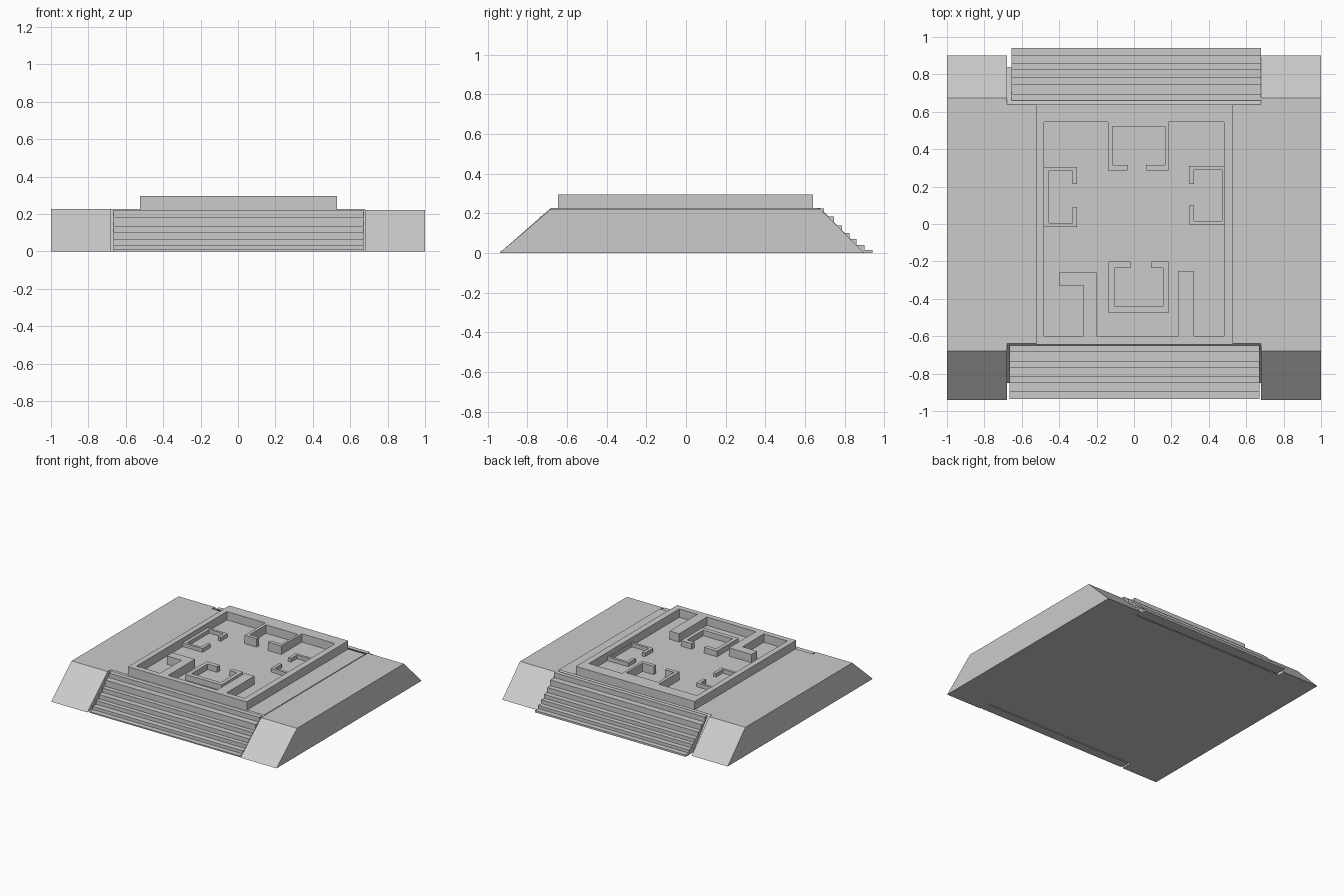
import bpy, bmesh
from mathutils import Vector

if "Cube" in bpy.data.objects:
    bpy.data.objects.remove(bpy.data.objects["Cube"], do_unlink=True)

stone = bpy.data.materials.new("stone_grey")
stone.use_nodes = True
stone.diffuse_color = (0.6, 0.6, 0.6, 1)
stone.node_tree.nodes["Principled BSDF"].inputs["Base Color"].default_value = (0.6, 0.6, 0.6, 1)


def extrude(name, loops, place, offset):
    """Fill closed outlines (outer first, then holes) and extrude them."""
    bm = bmesh.new()
    edges = []
    for loop in loops:
        vs = [bm.verts.new(place(a, b)) for a, b in loop]
        edges += [bm.edges.new((vs[i - 1], vs[i])) for i in range(len(vs))]
    bmesh.ops.triangle_fill(bm, edges=edges, use_beauty=True)
    result = bmesh.ops.extrude_face_region(bm, geom=bm.faces[:], use_keep_orig=True)
    moved = [g for g in result["geom"] if isinstance(g, bmesh.types.BMVert)]
    bmesh.ops.translate(bm, verts=moved, vec=offset)
    bmesh.ops.recalc_face_normals(bm, faces=bm.faces[:])
    mesh = bpy.data.meshes.new(name)
    bm.to_mesh(mesh)
    bm.free()
    mesh.materials.append(stone)
    obj = bpy.data.objects.new(name, mesh)
    bpy.context.collection.objects.link(obj)
    return obj


def across(name, profile, x0, x1):
    """Side profile in y, z swept along x."""
    return extrude(name, [profile], lambda y, z: Vector((x0, y, z)), Vector((x1 - x0, 0, 0)))


def upward(name, loops, z0, z1):
    """Floor plan in x, y raised to a height."""
    return extrude(name, loops, lambda x, y: Vector((x, y, z0)), Vector((0, 0, z1 - z0)))


# Sloped platform: two ends and a middle set back behind the stairs
TOP, LOW = 0.228, 0.222
across("platform_right_end", [(-0.94, 0), (0.9, 0), (0.675, TOP), (-0.68, TOP)], -1, -0.68)
across("platform_middle", [(-0.85, 0), (0.84, 0), (0.64, TOP), (-0.64, TOP)], -0.68, 0.68)
across("platform_left_end", [(-0.94, 0), (0.9, 0), (0.675, LOW), (-0.68, LOW)], 0.68, 1)


# Stairs: tread edges from the ground up, with a sloping back
def stairs(name, sign, edges, heights, back_top, back_foot, x0, x1):
    profile, z = [], 0
    for y, top in zip(edges, heights):
        profile += [(sign * y, z), (sign * y, top)]
        z = top
    profile += [(sign * back_top, z), (sign * back_foot, 0)]
    across(name, profile, x0, x1)


stairs("front_stairs", -1, [0.935, 0.895, 0.85, 0.815, 0.77, 0.735, 0.685],
       [0.01, 0.035, 0.065, 0.1, 0.135, 0.185, 0.222], 0.65, 0.86, -0.665, 0.67)
stairs("back_stairs", 1, [0.94, 0.9, 0.86, 0.825, 0.785, 0.745, 0.695],
       [0.015, 0.04, 0.07, 0.1, 0.14, 0.185, 0.225], 0.66, 0.85, -0.655, 0.68)

# Courtyard wall with its front spurs and the attached back room
outer = [(-0.525, -0.645), (0.53, -0.645), (0.53, 0.64), (-0.525, 0.64)]
front_spurs = [(-0.48, -0.6), (-0.27, -0.6), (-0.27, -0.33), (-0.4, -0.33), (-0.4, -0.26),
               (-0.2, -0.26), (-0.2, -0.6), (0.235, -0.6), (0.235, -0.25), (0.32, -0.25),
               (0.32, -0.6), (0.48, -0.6)]
back_room = [(0.48, 0.545), (0.185, 0.545), (0.185, 0.285), (0.065, 0.285), (0.065, 0.315),
             (0.165, 0.315), (0.165, 0.52), (-0.115, 0.52), (-0.115, 0.315), (-0.035, 0.315),
             (-0.035, 0.285), (-0.14, 0.285), (-0.14, 0.545), (-0.48, 0.545)]
upward("courtyard_wall", [outer, front_spurs + back_room], 0.22, 0.295)


# Low rooms with a doorway: a = along the door wall, b = door wall to back wall
def room(name, a, b, inner_a, inner_b, door, height, swap):
    plan = [(door[0], b[0]), (a[0], b[0]), (a[0], b[1]), (a[1], b[1]), (a[1], b[0]),
            (door[1], b[0]), (door[1], inner_b[0]), (inner_a[1], inner_b[0]),
            (inner_a[1], inner_b[1]), (inner_a[0], inner_b[1]),
            (inner_a[0], inner_b[0]), (door[0], inner_b[0])]
    if swap:
        plan = [(q, p) for p, q in plan]
    upward(name, [plan], 0.22, TOP + height)


room("front_room", (-0.135, 0.185), (-0.2, -0.475), (-0.105, 0.155), (-0.235, -0.44),
     (-0.02, 0.09), 0.045, False)
room("right_room", (-0.015, 0.305), (-0.305, -0.48), (0.005, 0.285), (-0.33, -0.455),
     (0.09, 0.215), 0.03, True)
room("left_room", (-0.005, 0.31), (0.295, 0.48), (0.015, 0.29), (0.32, 0.47),
     (0.1, 0.215), 0.03, True)
